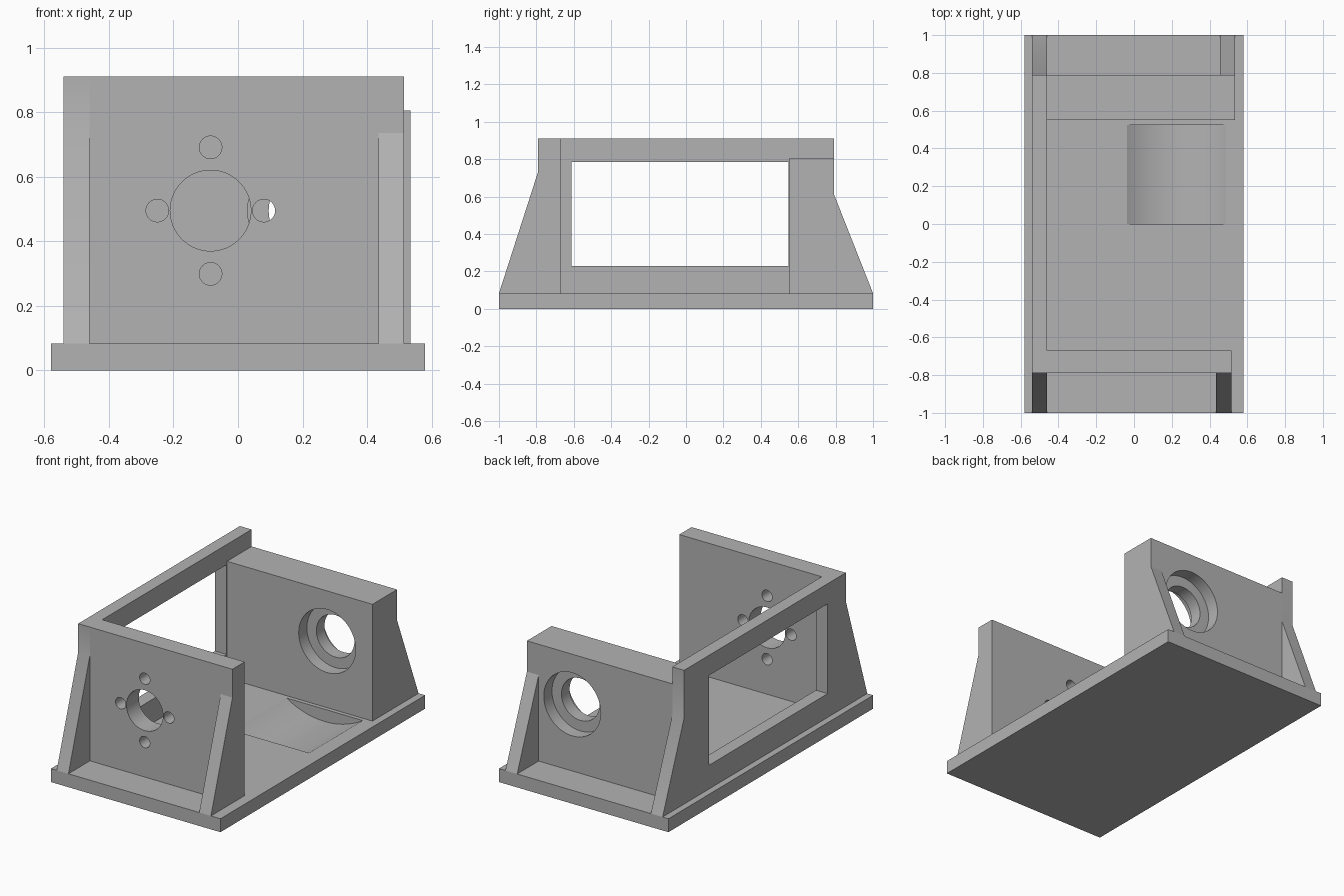
import bpy
import bmesh
import math
from mathutils import Matrix, Vector

cube = bpy.data.objects.get("Cube")
if cube:
    bpy.data.objects.remove(cube, do_unlink=True)

grey = bpy.data.materials.new("light_grey")
grey.use_nodes = True
colour = (0.45, 0.45, 0.45, 1)
grey.diffuse_color = colour
grey.node_tree.nodes["Principled BSDF"].inputs["Base Color"].default_value = colour


def make_object(name, bm):
    bmesh.ops.recalc_face_normals(bm, faces=bm.faces)
    mesh = bpy.data.meshes.new(name)
    bm.to_mesh(mesh)
    bm.free()
    mesh.materials.append(grey)
    obj = bpy.data.objects.new(name, mesh)
    bpy.context.collection.objects.link(obj)
    return obj


def box(name, x, y, z):
    """Box from (min, max) pairs."""
    low, high = Vector((x[0], y[0], z[0])), Vector((x[1], y[1], z[1]))
    bm = bmesh.new()
    matrix = Matrix.Translation((low + high) / 2) @ Matrix.Diagonal((*(high - low), 1))
    bmesh.ops.create_cube(bm, size=1, matrix=matrix)
    return make_object(name, bm)


def slab(name, profile, x):
    """Side profile of (y, z) points extruded across x."""
    bm = bmesh.new()
    face = bm.faces.new([bm.verts.new((x[0], y, z)) for y, z in profile])
    extruded = bmesh.ops.extrude_face_region(bm, geom=[face])
    moved = [v for v in extruded["geom"] if isinstance(v, bmesh.types.BMVert)]
    bmesh.ops.translate(bm, verts=moved, vec=(x[1] - x[0], 0, 0))
    return make_object(name, bm)


def rod(x, z, radius, y, segments=64):
    """Cylinder lying along y, used for boring."""
    bm = bmesh.new()
    matrix = Matrix.Translation((x, sum(y) / 2, z)) @ Matrix.Rotation(math.pi / 2, 4, "X")
    bmesh.ops.create_cone(bm, cap_ends=True, segments=segments, radius1=radius,
                          radius2=radius, depth=y[1] - y[0], matrix=matrix)
    return make_object("cutter", bm)


def cut(obj, cutters):
    for cutter in cutters:
        mod = obj.modifiers.new("cut", "BOOLEAN")
        mod.operation, mod.solver, mod.object = "DIFFERENCE", "EXACT", cutter
        bpy.context.view_layer.update()
        graph = bpy.context.evaluated_depsgraph_get()
        result = bpy.data.meshes.new_from_object(obj.evaluated_get(graph))
        obj.modifiers.clear()
        obj.data = result
        bpy.data.objects.remove(cutter, do_unlink=True)


FLOOR = 0.083
TOP = 0.91
END = 0.79        # outer face of both end plates
WALL = (-0.54, -0.46)
BORE_X, BORE_Z = 0.225, 0.495
MOUNT_X = -0.085

# Base with a shallow round clearance trough
base = box("base", (-0.58, 0.58), (-1, 1), (0, FLOOR))
cut(base, [rod(BORE_X, BORE_Z, 0.488, (0, 0.525), 128)])

# Side wall with sloping ends and a window
wall = slab("side_wall", [(-1, FLOOR), (-END, 0.735), (-END, TOP), (END, TOP),
                          (END, 0.615), (1, FLOOR)], WALL)
cut(wall, [box("cutter", (-0.7, -0.3), (-0.613, 0.547), (0.23, 0.785))])

# Front plate with a central hole and four screw holes
front = box("front_plate", (WALL[1], 0.515), (-END, -0.67), (FLOOR, TOP))
through = (-0.9, -0.6)
holes = [rod(MOUNT_X, BORE_Z, 0.125, through)]
for dx, dz in ((0.165, 0), (-0.165, 0), (0, 0.196), (0, -0.196)):
    holes.append(rod(MOUNT_X + dx, BORE_Z + dz, 0.035, through, 32))
cut(front, holes)

# Thick back plate, counterbored from both faces
back = box("back_plate", (WALL[1], 0.535), (0.55, END), (FLOOR, 0.805))
cut(back, [rod(BORE_X, BORE_Z, 0.13, (0.5, 0.9)),
           rod(BORE_X, BORE_Z, 0.195, (0.5, 0.63)),
           rod(BORE_X, BORE_Z, 0.195, (0.71, 0.9))])

# Triangular gussets on the open side
front_gusset = slab("front_gusset", [(-1, FLOOR), (-END, 0.735), (-END, FLOOR)], (0.435, 0.515))
back_gusset = slab("back_gusset", [(1, FLOOR), (END, 0.615), (END, FLOOR)], (0.455, 0.535))

# Smooth the bores, keep the edges crisp
for obj in (base, wall, front, back, front_gusset, back_gusset):
    bpy.ops.object.select_all(action="DESELECT")
    obj.select_set(True)
    bpy.context.view_layer.objects.active = obj
    bpy.ops.object.shade_smooth_by_angle(angle=math.radians(30))
